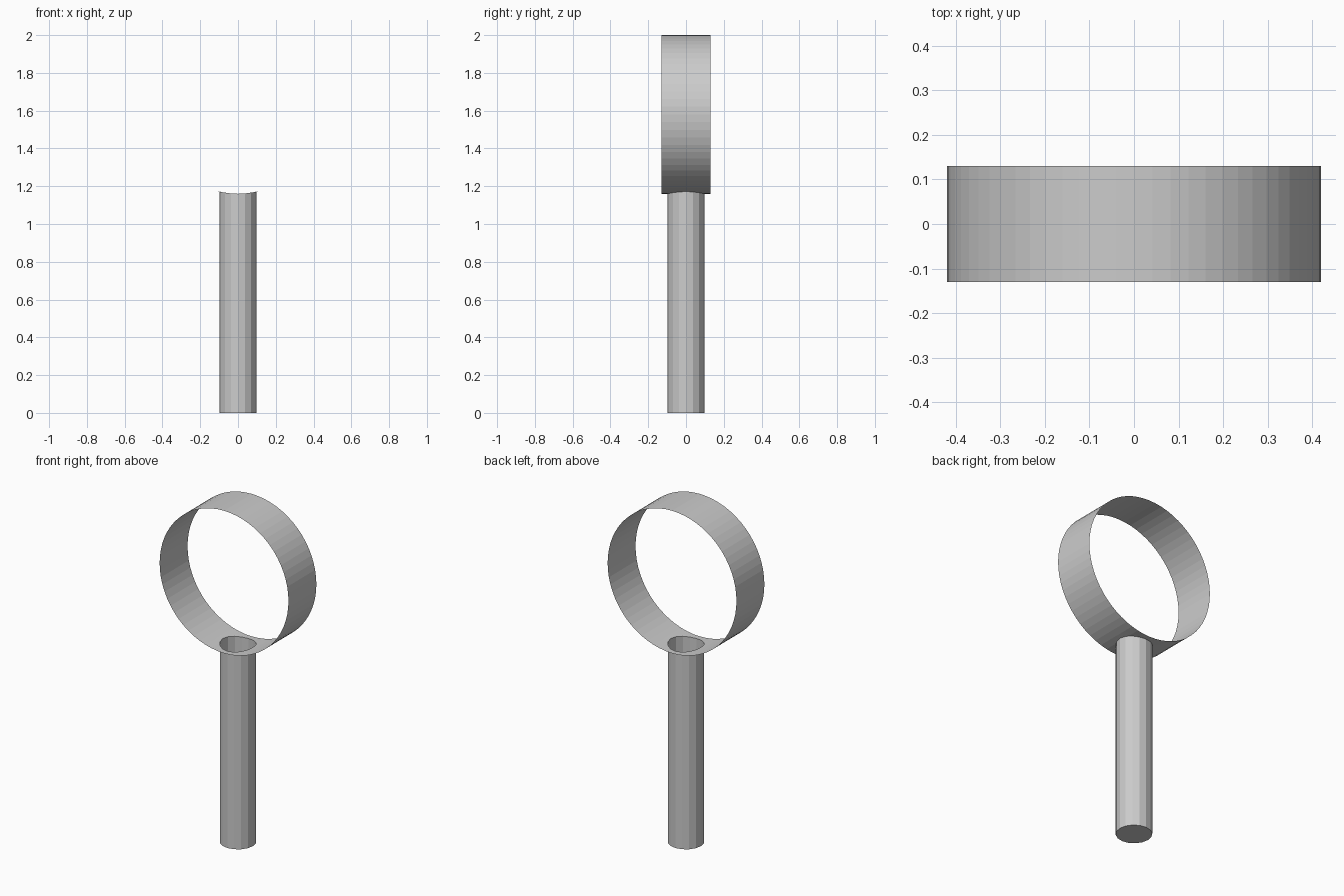
import bpy, bmesh, math

if "Cube" in bpy.data.objects:
    bpy.data.objects.remove(bpy.data.objects["Cube"])

R, CZ, HALF_W = 0.42, 1.58, 0.13      # ring radius, centre height, half width
HANDLE_R, SIDES, RING_SEGS = 0.098, 16, 64


def make_object(name, bm):
    bmesh.ops.recalc_face_normals(bm, faces=bm.faces[:])
    mesh = bpy.data.meshes.new(name)
    bm.to_mesh(mesh)
    bm.free()
    obj = bpy.data.objects.new(name, mesh)
    bpy.context.collection.objects.link(obj)
    return obj


def add_loop(bm, points):
    verts = [bm.verts.new(p) for p in points]
    edges = [bm.edges.new((v, verts[(i + 1) % len(verts)])) for i, v in enumerate(verts)]
    return verts, edges


circle = [(HANDLE_R * math.cos(2 * math.pi * i / SIDES),
           HANDLE_R * math.sin(2 * math.pi * i / SIDES)) for i in range(SIDES)]

# Ring: flat strip (angle, y) with the handle hole, sliced, then rolled up
bm = bmesh.new()
outer = add_loop(bm, [(-math.pi, -HALF_W, 0), (math.pi, -HALF_W, 0),
                      (math.pi, HALF_W, 0), (-math.pi, HALF_W, 0)])[1]
hole = add_loop(bm, [(math.asin(x / R), y, 0) for x, y in circle])[1]
bmesh.ops.triangle_fill(bm, use_beauty=True, edges=outer + hole, normal=(0, 0, 1))
for k in range(1, RING_SEGS):
    a = -math.pi + 2 * math.pi * k / RING_SEGS
    bmesh.ops.bisect_plane(bm, geom=bm.verts[:] + bm.edges[:] + bm.faces[:],
                           plane_co=(a, 0, 0), plane_no=(1, 0, 0), dist=1e-5)
for v in bm.verts:
    a = v.co.x
    v.co = (R * math.sin(a), v.co.y, CZ - R * math.cos(a))
bmesh.ops.remove_doubles(bm, verts=bm.verts[:], dist=1e-5)
make_object("ring_band", bm)

# Handle: hollow tube with a closed foot, its top following the ring
bm = bmesh.new()
bottom = add_loop(bm, [(x, y, 0) for x, y in circle])[0]
top = add_loop(bm, [(x, y, CZ - math.sqrt(R * R - x * x)) for x, y in circle])[0]
for i in range(SIDES):
    j = (i + 1) % SIDES
    bm.faces.new((bottom[i], bottom[j], top[j], top[i]))
bm.faces.new(bottom[::-1])
make_object("handle", bm)
